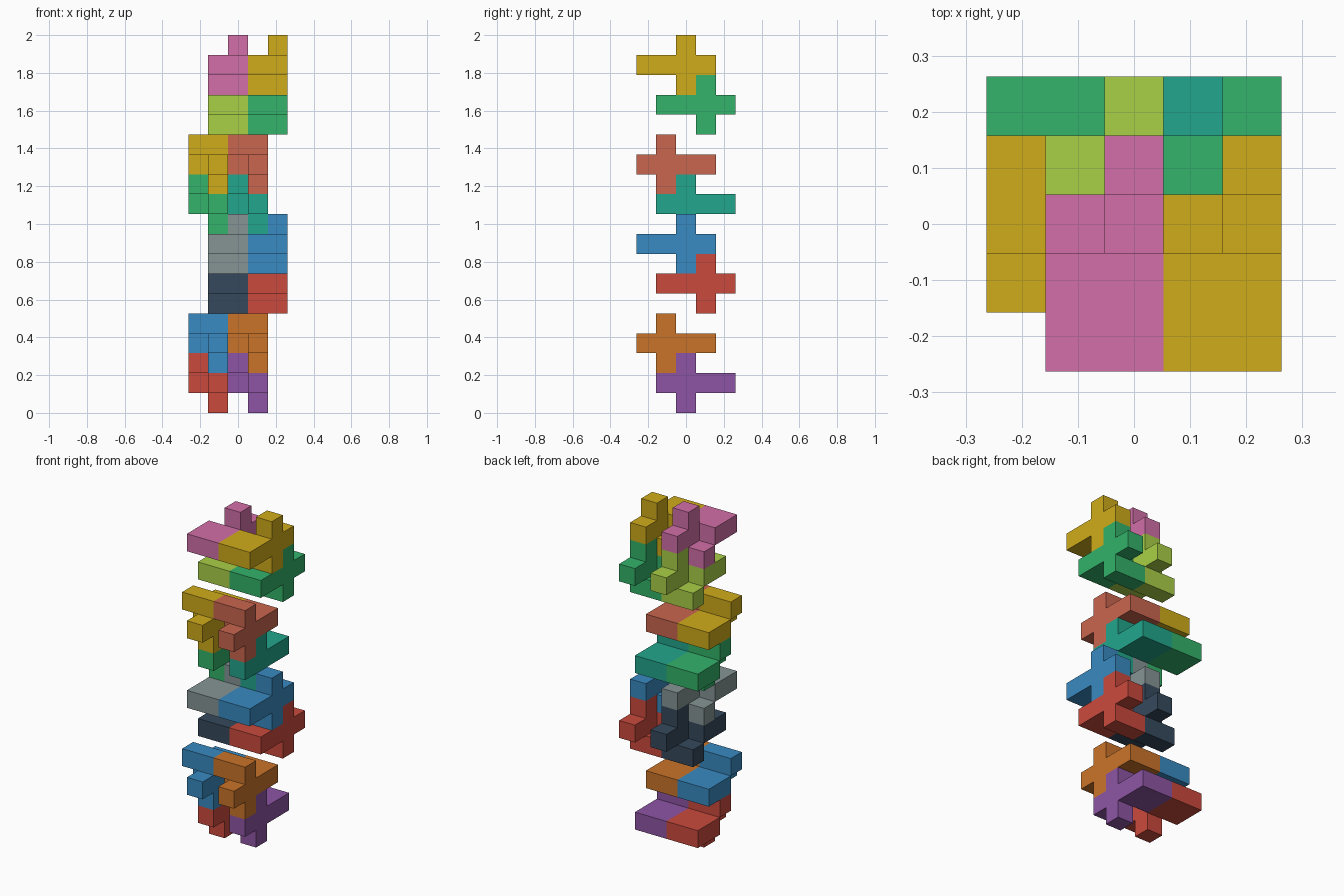
import bpy, bmesh
from mathutils import Color, Vector

if "Cube" in bpy.data.objects:
    bpy.data.objects.remove(bpy.data.objects["Cube"])

U = 2 / 19                      # edge of one unit cube

PALETTE = {
    "purple": "8E55A5", "red": "CB4A3D", "orange": "CB7429", "blue": "398AC2",
    "slate": "36495D", "grey": "869495", "teal": "22A68C", "green": "33B36A",
    "salmon": "CA664E", "yellow": "D0AC1A", "lime": "A9D046", "pink": "D26FA8",
}

# Interlocking piece as (x layer, y, z) steps from the centre of its cross
CELLS = [(1, 0, 0), (1, 0, 1), (1, 0, -1), (1, -1, 0), (1, 1, 0), (1, 2, 0),
         (0, 0, 1), (0, 1, 0), (0, 2, 0)]

# The six faces of a cube: outward direction and two in-plane axes
DIRS = []
for axis in range(3):
    for sign in (1, -1):
        n, a, b = Vector(), Vector(), Vector()
        n[axis], a[(axis + 1) % 3], b[(axis + 2) % 3] = sign, 1, sign
        DIRS.append((n, a, b))


def material(name):
    mat = bpy.data.materials.get(name)
    if not mat:
        mat = bpy.data.materials.new(name)
        rgb = [int(PALETTE[name][i:i + 2], 16) / 255 for i in (0, 2, 4)]
        mat.diffuse_color = (*Color(rgb).from_srgb_to_scene_linear(), 1)
        mat.use_nodes = True
        mat.node_tree.nodes["Principled BSDF"].inputs["Base Color"].default_value = mat.diffuse_color
    return mat


def piece(name, colour, x, y, z, flip):
    """Outer skin of one polycube piece; flip turns it half round the x axis."""
    cells = {(x + i, y + flip * j, z + flip * k) for i, j, k in CELLS}
    bm = bmesh.new()
    for cell in sorted(cells):
        c = Vector(cell)
        for n, a, b in DIRS:
            if tuple(int(v) for v in c + n) in cells:
                continue
            mid = c + n / 2
            corners = [mid + (a * s + b * t) / 2
                       for s, t in ((-1, -1), (1, -1), (1, 1), (-1, 1))]
            bm.faces.new([bm.verts.new(((p.x - 2) * U, (p.y - 2) * U, (p.z + 0.5) * U))
                          for p in corners])
    bmesh.ops.remove_doubles(bm, verts=bm.verts, dist=1e-4)
    bmesh.ops.dissolve_limit(bm, angle_limit=0.01, verts=bm.verts, edges=bm.edges)
    me = bpy.data.meshes.new(name)
    bm.to_mesh(me)
    bm.free()
    me.materials.append(material(colour))
    bpy.context.collection.objects.link(bpy.data.objects.new(name, me))


# Four pairs make one repeat of nine cubes: x, y, z of left piece, flip
PAIRS = [(0, 2, 1, 1), (0, 1, 3, 1), (1, 3, 6, -1), (1, 2, 8, -1)]
COLOURS = [("red", "purple"), ("blue", "orange"), ("slate", "red"), ("grey", "blue"),
           ("green", "teal"), ("yellow", "salmon"), ("lime", "green"), ("pink", "yellow")]

for level, (left, right) in enumerate(COLOURS):
    x, y, z, flip = PAIRS[level % 4]
    z += 9 * (level // 4)
    piece(f"puzzle_piece_left_{level + 1}", left, x, y, z, flip)
    piece(f"puzzle_piece_right_{level + 1}", right, x + 2, y, z, flip)
